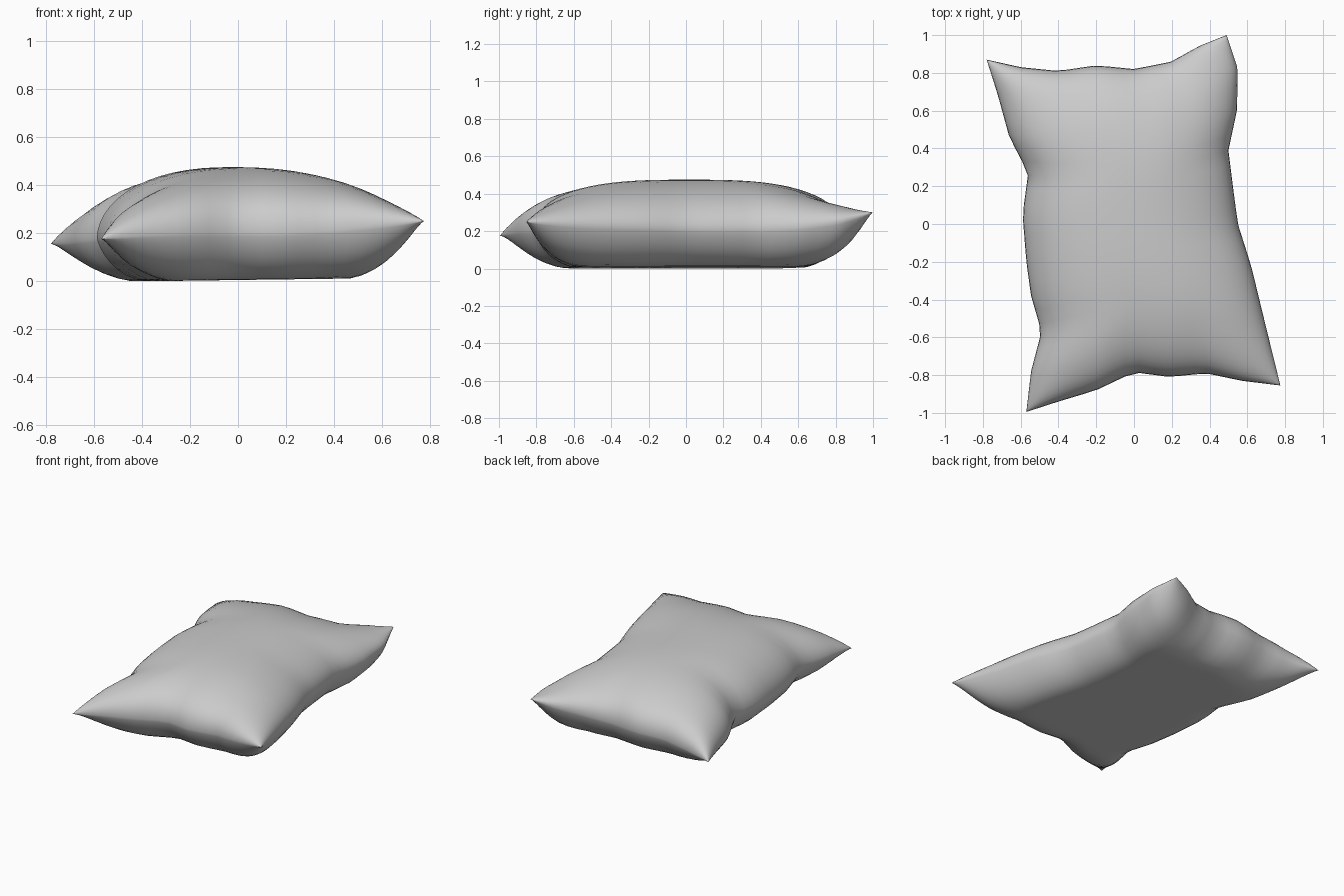
import bpy, bmesh, math
from mathutils import Vector

if "Cube" in bpy.data.objects:
    bpy.data.objects.remove(bpy.data.objects["Cube"])

# Seam outline, one list per edge, all corners shared
FL, FR = (-.57, -.995, .175), (.775, -.855, .25)
BL, BR = (-.78, .87, .155), (.49, 1.0, .30)
front = [FL, (-.4, -.94, .19), (-.2, -.88, .2), (0, -.785, .2), (.19, -.81, .2),
         (.38, -.79, .21), (.57, -.83, .23), FR]
back = [BL, (-.6, .83, .17), (-.4, .81, .19), (-.2, .84, .2), (0, .82, .2),
        (.2, .86, .22), (.34, .94, .26), BR]
left = [FL, (-.545, -.78, .18), (-.49, -.57, .18), (-.545, -.38, .18), (-.57, -.2, .18),
        (-.59, .05, .18), (-.56, .27, .18), (-.66, .46, .17), (-.72, .68, .16), BL]
right = [FR, (.70, -.55, .23), (.62, -.22, .22), (.55, 0, .21), (.53, .15, .21),
         (.5, .39, .21), (.545, .6, .22), (.55, .82, .25), BR]


def along(pts, t, axis):
    """Point on a seam edge at fraction t of its extent along an axis."""
    c = pts[0][axis] + t * (pts[-1][axis] - pts[0][axis])
    for a, b in zip(pts, pts[1:]):
        if c <= b[axis] + 1e-6:
            return Vector(a).lerp(Vector(b), (c - a[axis]) / (b[axis] - a[axis]))
    return Vector(pts[-1])


def patch(s, t):
    """Surface stretched between the four seam edges."""
    p = along(front, s, 0) * (1 - t) + along(back, s, 0) * t
    p += along(left, t, 1) * (1 - s) + along(right, t, 1) * s
    return p - (Vector(FL) * (1 - s) * (1 - t) + Vector(FR) * s * (1 - t)
                + Vector(BL) * (1 - s) * t + Vector(BR) * s * t)


NU, NV = 28, 36
bm = bmesh.new()
top, bottom = {}, {}
for i in range(NU + 1):
    for j in range(NV + 1):
        # Rows gather towards the seam where the cloth curves most
        u = -math.cos(math.pi * i / NU)
        v = -math.cos(math.pi * j / NV)
        p = patch((u + 1) / 2, (v + 1) / 2)
        if i in (0, NU) or j in (0, NV):
            top[i, j] = bottom[i, j] = bm.verts.new(p)
            continue
        # Puffed top
        puff = (1 - abs(u) ** 2.3) ** .52 * (1 - abs(v) ** 3) ** .42
        top[i, j] = bm.verts.new((p.x, p.y, p.z + (.475 - p.z) * puff))
        # Underside resting flat on the ground
        sag = min(1, 1.12 * (1 - abs(u) ** 5) ** .75 * (1 - abs(v) ** 7) ** .75)
        floor = .006 + .008 * u
        bottom[i, j] = bm.verts.new((p.x, p.y, max(0, p.z + (floor - p.z) * sag)))

for i in range(NU):
    for j in range(NV):
        ring = [(i, j), (i + 1, j), (i + 1, j + 1), (i, j + 1)]
        a, b = [top[k] for k in ring], [bottom[k] for k in reversed(ring)]
        corner = i in (0, NU - 1) and j in (0, NV - 1)
        bm.faces.new(a)
        bm.faces.new(b)
bmesh.ops.recalc_face_normals(bm, faces=bm.faces)

mesh = bpy.data.meshes.new("pillow")
bm.to_mesh(mesh)
bm.free()
pillow = bpy.data.objects.new("pillow", mesh)
bpy.context.collection.objects.link(pillow)
mesh.shade_smooth()
